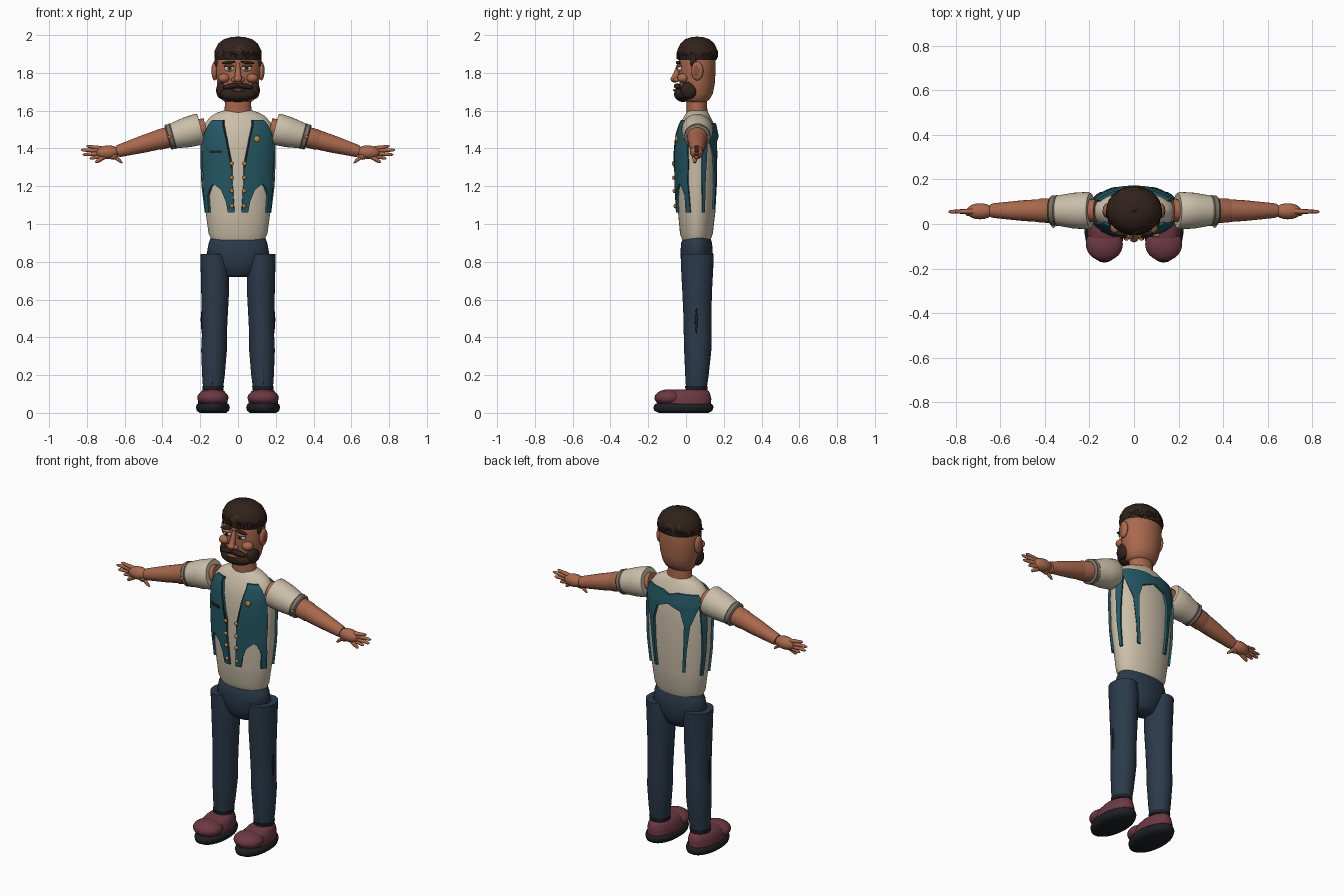
import bpy, bmesh, math, random
from mathutils import Vector, Matrix

if "Cube" in bpy.data.objects:
    bpy.data.objects.remove(bpy.data.objects["Cube"])

random.seed(4)
COLORS = dict(skin=(.40, .14, .075), cream=(.60, .52, .40), teal=(.018, .095, .125), navy=(.024, .042, .068),
              maroon=(.15, .04, .055), black=(.012, .014, .018), hair=(.03, .016, .011), bronze=(.17, .07, .03),
              gold=(.5, .24, .06), white=(.8, .78, .74), lip=(.28, .075, .05), trim=(.2, .17, .13))
MATS = {}
for key, c in COLORS.items():
    MATS[key] = bpy.data.materials.new(key)
    MATS[key].diffuse_color = (*c, 1)


def finish(name, bm, mat, angle=50):
    bmesh.ops.recalc_face_normals(bm, faces=bm.faces)
    me = bpy.data.meshes.new(name)
    bm.to_mesh(me)
    bm.free()
    me.materials.append(MATS[mat])
    for p in me.polygons:
        p.use_smooth = True
    me.set_sharp_from_angle(angle=math.radians(angle))
    ob = bpy.data.objects.new(name, me)
    bpy.context.collection.objects.link(ob)
    return ob


def loft(name, rows, mat, matrix=Matrix(), n=32):
    """Closed skin over elliptical rings (x, y, z, rx, ry)."""
    bm = bmesh.new()
    rings = [[bm.verts.new(matrix @ Vector((x + rx * math.cos(t), y + ry * math.sin(t), z)))
              for t in (2 * math.pi * i / n for i in range(n))] for x, y, z, rx, ry in rows]
    for a, b in zip(rings, rings[1:]):
        for i in range(n):
            bm.faces.new((a[i], a[(i + 1) % n], b[(i + 1) % n], b[i]))
    bm.faces.new(rings[0])
    bm.faces.new(rings[-1])
    return finish(name, bm, mat)


def span(rows, x=0):
    """Turn (z, half width, front y, back y) into ring rows."""
    return [(x, (f + b) / 2, z, rx, (b - f) / 2) for z, rx, f, b in rows]


def ball(name, c, r, mat, tilt=0, n=20):
    bm = bmesh.new()
    m = Matrix.Translation(c) @ Matrix.Rotation(tilt, 4, 'Y') @ Matrix.Diagonal((*r, 1))
    bmesh.ops.create_uvsphere(bm, u_segments=n, v_segments=n // 2, radius=1, matrix=m)
    return finish(name, bm, mat)


def aim(p, q):
    """Matrix that puts local z on the line from p to q."""
    d = Vector(q) - Vector(p)
    return Matrix.Translation(p) @ d.to_track_quat('Z', 'Y').to_matrix().to_4x4()


def limb(name, p, q, rows, mat, n=24):
    """Round tube from p to q; rows are (fraction, radius)."""
    length = (Vector(q) - Vector(p)).length
    return loft(name, [(0, 0, t * length, r, r) for t, r in rows], mat, aim(p, q), n)


def torus(bm, m, R, r, nu=12, nv=5):
    g = [[bm.verts.new(m @ Vector(((R + r * math.cos(v)) * math.cos(u), (R + r * math.cos(v)) * math.sin(u),
          r * math.sin(v)))) for v in (2 * math.pi * j / nv for j in range(nv))]
         for u in (2 * math.pi * i / nu for i in range(nu))]
    for i in range(nu):
        for j in range(nv):
            k, l = (i + 1) % nu, (j + 1) % nv
            bm.faces.new((g[i][j], g[k][j], g[k][l], g[i][l]))


# Shirt body
TORSO = [(.915, .14, -.02, .13), (.95, .156, -.032, .142), (1.06, .171, -.042, .155), (1.2, .188, -.05, .163),
         (1.38, .194, -.054, .166), (1.47, .19, -.048, .16), (1.53, .178, -.032, .148), (1.57, .145, -.01, .128),
         (1.59, .11, .003, .118), (1.602, .07, .012, .11)]
loft("shirt_body", span(TORSO), "cream", n=48)


def on_torso(z, deg, off):
    """Point on the shirt; 0 degrees is the front, positive towards +x."""
    for a, b in zip(TORSO, TORSO[1:]):
        if a[0] <= z <= b[0]:
            t = (z - a[0]) / (b[0] - a[0])
            rx, f, k = (a[i] + (b[i] - a[i]) * t for i in (1, 2, 3))
            s = math.radians(deg)
            return Vector(((rx + off) * math.sin(s), (f + k) / 2 - ((k - f) / 2 + off) * math.cos(s), z))


def patch(name, rows, side, mat="teal", off=.012, cols=10, sub=4):
    """Cloth panel on the shirt from (z, start angle, end angle) rows."""
    fine = [tuple(a[k] + (b[k] - a[k]) * i / sub for k in range(3))
            for a, b in zip(rows, rows[1:]) for i in range(sub)] + [rows[-1]]
    bm = bmesh.new()
    layers = []
    for o in (off, off - .018):
        layers.append([[bm.verts.new(on_torso(z, side * (a + (b - a) * j / cols), o)) for j in range(cols + 1)]
                       for z, a, b in fine])
    for g in layers:
        for i in range(len(g) - 1):
            for j in range(cols):
                bm.faces.new((g[i][j], g[i][j + 1], g[i + 1][j + 1], g[i + 1][j]))
    edge = lambda g: g[0] + [r[-1] for r in g[1:]] + g[-1][-2::-1] + [r[0] for r in g[-2:0:-1]]
    o, u = edge(layers[0]), edge(layers[1])
    for i in range(len(o)):
        k = (i + 1) % len(o)
        bm.faces.new((o[i], o[k], u[k], u[i]))
    return finish(name, bm, mat)


# Vest panels, side strips and back
for s, tag in ((-1, "right"), (1, "left")):
    patch("vest_front_" + tag, [(1.22, 9, 66), (1.32, 9, 68), (1.45, 17, 66), (1.5, 21, 60), (1.55, 26, 52)], s)
    patch("vest_front_edge_" + tag, [(1.06, 6, 17), (1.12, 7, 20), (1.18, 8, 27), (1.22, 9, 42)], s)
    patch("vest_front_side_" + tag, [(1.06, 58, 72), (1.15, 56, 69), (1.2, 46, 67), (1.22, 36, 66)], s)
    patch("vest_side_strip_" + tag, [(1.06, 106, 113), (1.25, 104, 114), (1.45, 103, 120), (1.51, 112, 122)], s)
    patch("vest_back_yoke_" + tag, [(1.44, 128, 158), (1.47, 122, 180), (1.52, 118, 180), (1.535, 120, 165)], s)
    patch("vest_back_strip_" + tag, [(1.08, 147, 153), (1.2, 146, 152), (1.36, 140, 151), (1.44, 128, 158)], s)
    patch("lapel_seam_" + tag, [(1.3, 9, 11), (1.45, 17, 19), (1.55, 26, 28)], s, "black", .015, 2)
    for z in (1.32, 1.245, 1.175, 1.095):
        p = on_torso(z, s * 9.5, .016)
        ball("vest_button_" + tag, p, (.011, .008, .011), "gold", n=12)
patch("pocket_slit", [(1.375, 24, 46), (1.39, 24, 46)], -1, "black", .016)
ball("chest_pin", on_torso(1.45, 29, .016), (.017, .009, .017), "gold", n=16)

# Pelvis
loft("trouser_hips", span([(.72, .07, .01, .1), (.735, .085, -.005, .115), (.78, .118, -.024, .135),
                           (.84, .166, -.03, .142), (.9, .155, -.026, .138), (.925, .145, -.015, .13)]), "navy")

for s, tag in ((-1, "right"), (1, "left")):
    # Leg, seams and sock
    leg = [(.13, .132, .053, .0, .11), (.2, .13, .06, -.004, .12), (.33, .127, .068, -.01, .134),
           (.42, .125, .066, -.012, .134), (.52, .123, .069, -.014, .134), (.65, .121, .074, -.02, .138),
           (.78, .122, .076, -.027, .145), (.842, .127, .072, -.028, .146)]
    loft("trouser_leg_" + tag, [(s * x, (f + b) / 2, z, r, (b - f) / 2) for z, x, r, f, b in leg], "navy")
    limb("front_crease_" + tag, (s * .134, .001, .15), (s * .127, -.008, .5), [(0, .003), (.5, .006), (1, .002)], "black", 8)
    limb("side_crease_" + tag, (s * .19, .055, .42), (s * .19, .055, .57), [(0, .003), (.5, .008), (1, .002)], "black", 8)
    loft("trouser_hem_" + tag, span([(.122, .055, -.003, .113), (.142, .057, -.005, .115)], s * .132), "black")
    loft("sock_" + tag, span([(.09, .045, .008, .1), (.135, .048, .006, .102)], s * .132), "trim")
    # Shoe
    x = s * .133
    loft("shoe_sole_" + tag, span([(0, .07, -.145, .12), (.012, .085, -.168, .14), (.03, .09, -.173, .146),
                                   (.045, .085, -.166, .14), (.052, .07, -.15, .125)], x), "black")
    loft("shoe_upper_" + tag, span([(.04, .078, -.155, .132), (.075, .078, -.15, .134), (.1, .07, -.13, .128),
                                    (.117, .06, -.09, .12), (.125, .045, -.05, .105)], x), "maroon")
    ball("shoe_toe_" + tag, (x, -.09, .08), (.083, .077, .045), "maroon", n=28)

    # Sleeve with cuff and rivet
    def P(px, z, y=.06):
        return (s * px, y, z)
    limb("sleeve_" + tag, P(.195, 1.505), P(.365, 1.46), [(0, .078), (.06, .084), (.45, .08), (.85, .068), (1, .062)], "cream", 32)
    limb("sleeve_cuff_" + tag, P(.34, 1.467), P(.372, 1.458), [(0, .066), (.2, .07), (.4, .067), (.6, .067), (.8, .069), (1, .063)], "trim", 32)
    ball("sleeve_rivet_" + tag, P(.362, 1.46, -.01), (.009, .007, .009), "gold", n=12)
    # Arm
    limb("upper_arm_" + tag, P(.17, 1.512), P(.43, 1.443), [(0, .05), (.5, .056), (.97, .054), (1, .05)], "skin")
    limb("forearm_" + tag, P(.41, 1.449), P(.64, 1.384), [(0, .052), (.4, .046), (.95, .033), (1, .03)], "skin")
    # Hand
    ball("palm_" + tag, P(.69, 1.38, .057), (.062, .036, .036), "skin", s * .06)
    for i, (x0, z0, x1, z1) in enumerate([(.71, 1.398, .802, 1.413), (.72, 1.388, .832, 1.392),
                                          (.72, 1.374, .822, 1.367), (.705, 1.364, .785, 1.346)]):
        limb("finger_%d_%s" % (i + 1, tag), P(x0, z0, .057), P(x1, z1, .055),
             [(0, .012), (.5, .011), (.55, .0095), (.9, .008), (1, .003)], "skin", 12)
    limb("thumb_" + tag, P(.69, 1.37, .05), P(.755, 1.325, .045), [(0, .017), (.5, .013), (.9, .009), (1, .003)], "skin", 12)
    ball("thumb_base_" + tag, P(.66, 1.362, .05), (.025, .02, .022), "skin", n=12)
    limb("spare_thumb_tip_" + tag, P(.65, 1.355, .05), P(.612, 1.322, .048), [(0, .012), (.7, .008), (1, .003)], "skin", 10)

    # Ear, eye, brow, cheek
    ball("ear_" + tag, (s * .124, .06, 1.81), (.016, .032, .05), "skin")
    ball("ear_hollow_" + tag, (s * .135, .056, 1.812), (.006, .018, .03), "lip", n=14)
    ball("sideburn_" + tag, (s * .113, .04, 1.86), (.012, .02, .03), "hair", n=14)
    ball("eye_white_" + tag, (s * .046, -.033, 1.824), (.026, .014, .016), "white")
    ball("iris_" + tag, (s * .044, -.045, 1.824), (.011, .005, .012), "bronze", n=14)
    ball("pupil_" + tag, (s * .044, -.049, 1.824), (.006, .003, .007), "black", n=12)
    ball("eyelid_" + tag, (s * .047, -.036, 1.837), (.029, .016, .007), "skin")
    ball("brow_" + tag, (s * .05, -.041, 1.855), (.037, .012, .008), "hair", s * .12)
    ball("cheek_" + tag, (s * .075, -.016, 1.772), (.032, .03, .025), "skin")
    ball("nostril_" + tag, (s * .021, -.052, 1.763), (.015, .015, .013), "skin", n=14)
    # Beard side and moustache half
    ball("beard_side_" + tag, (s * .088, .015, 1.708), (.028, .044, .046), "hair")
    ball("moustache_" + tag, (s * .036, -.046, 1.73), (.046, .018, .014), "hair", s * .15)

# Neck, head and nose
loft("neck", span([(1.57, .072, .004, .114), (1.68, .068, .002, .11)]), "skin")
loft("head", span([(1.645, .07, .01, .105), (1.66, .086, -.012, .125), (1.69, .098, -.026, .142), (1.74, .11, -.035, .152),
                   (1.8, .117, -.038, .156), (1.87, .12, -.037, .157), (1.93, .108, -.03, .148), (1.97, .07, .0, .12)]),
     "skin", n=40)
limb("nose_bridge", (0, -.034, 1.85), (0, -.06, 1.768), [(0, .01), (.5, .014), (1, .019)], "skin", 16)
ball("nose_tip", (0, -.06, 1.768), (.022, .022, .019), "skin")

# Beard and mouth
ball("beard_chin", (0, -.015, 1.687), (.096, .048, .041), "hair", n=32)
ball("lower_lip", (0, -.057, 1.708), (.036, .012, .007), "lip")

# Hair cap with curls scattered over it
loft("hair_cap", span([(1.868, .12, -.042, .16), (1.88, .125, -.047, .166), (1.92, .123, -.046, .166), (1.955, .105, -.03, .15),
                       (1.978, .075, -.005, .125), (1.99, .035, .03, .09)]), "hair", n=40)
curls = {"hair": bmesh.new(), "bronze": bmesh.new()}
count = 130
for i in range(count):
    h = (i + .5) / count
    az = i * 2.39996
    w = math.sqrt(max(0, 1 - h ** 2.2))
    p = Vector((.121 * w * math.cos(az), .06 + .106 * w * math.sin(az), 1.885 + .102 * h))
    normal = Vector((p.x / .0146, (p.y - .06) / .0112, max(0, p.z - 1.9) / .009))
    m = Matrix.Translation(p) @ normal.to_track_quat('Z', 'Y').to_matrix().to_4x4()
    shade = "bronze" if random.random() < .22 else "hair"
    torus(curls[shade], m, random.uniform(.009, .014), .0042)
for shade, bm in curls.items():
    finish("hair_curls_" + shade, bm, shade, 80)

for m in bpy.data.materials:
    if m.users and not m.is_grease_pencil:
        m.use_nodes = True
        m.node_tree.nodes["Principled BSDF"].inputs["Base Color"].default_value = m.diffuse_color
